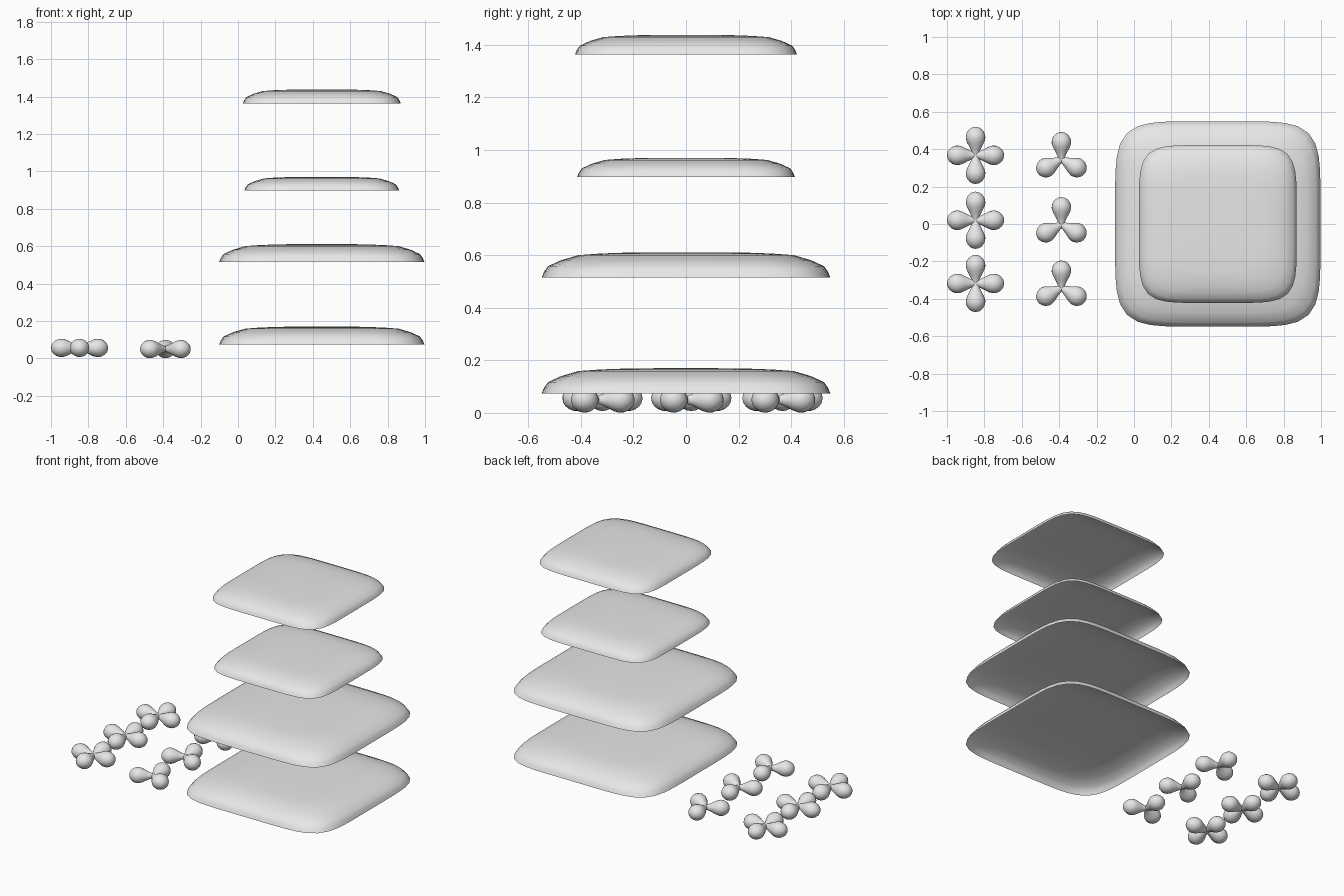
import bpy, bmesh, math
from mathutils import Matrix, Vector

if "Cube" in bpy.data.objects:
    bpy.data.objects.remove(bpy.data.objects["Cube"])

grey = bpy.data.materials.new("light grey")
grey.diffuse_color = (0.8, 0.8, 0.8, 1)
grey.use_nodes = True
grey.node_tree.nodes["Principled BSDF"].inputs["Base Color"].default_value = grey.diffuse_color


def finish(name, bm, loc):
    mesh = bpy.data.meshes.new(name)
    bm.to_mesh(mesh)
    bm.free()
    mesh.materials.append(grey)
    mesh.shade_smooth()
    obj = bpy.data.objects.new(name, mesh)
    obj.location = loc
    bpy.context.collection.objects.link(obj)
    return obj


def bridge(bm, rings):
    for a, b in zip(rings, rings[1:]):
        n = len(a)
        for i in range(n):
            j = (i + 1) % n
            bm.faces.new((a[i], a[j], b[j], b[i]))


# Rounded-square shell, open underneath: (half size, height, squareness)
SHELL = [(0.549, 0.0, 5.67), (0.540, 0.022, 5.5), (0.525, 0.043, 5.2),
         (0.475, 0.066, 4.8), (0.41, 0.085, 4.4), (0.33, 0.091, 4),
         (0.22, 0.095, 3.5), (0.10, 0.096, 3)]


def cushion(name, x, z, size):
    bm = bmesh.new()
    k = size / 0.549
    rings = []
    for half, h, n in SHELL:
        ring = []
        for i in range(64):
            a = 2 * math.pi * i / 64
            c, s = math.cos(a), math.sin(a)
            r = half * k / (abs(c) ** n + abs(s) ** n) ** (1 / n)
            ring.append(bm.verts.new((r * c, r * s, h * k)))
        rings.append(ring)
    bridge(bm, rings)
    bm.faces.new(rings[-1])
    return finish(name, bm, (x, 0, z))


# Teardrop petal: (distance from centre, radius)
PETAL = [(0.0, 0.016), (0.02, 0.021), (0.045, 0.033), (0.07, 0.046),
         (0.09, 0.052), (0.108, 0.0515), (0.125, 0.045), (0.14, 0.033),
         (0.149, 0.019)]


def flower(name, angles, size, loc):
    bm = bmesh.new()
    for deg in angles:
        turn = Matrix.Rotation(math.radians(deg), 3, 'Z')
        rings = []
        for d, r in PETAL:
            ring = []
            for i in range(20):
                a = 2 * math.pi * i / 20
                p = Vector((d * size, r * math.cos(a), r * 0.94 * math.sin(a)))
                ring.append(bm.verts.new(turn @ p))
            rings.append(ring)
        bridge(bm, rings)
        # rounded tip
        tip = bm.verts.new(turn @ Vector((0.153 * size, 0, 0)))
        last = rings[-1]
        for i in range(20):
            bm.faces.new((last[i], last[(i + 1) % 20], tip))
    bmesh.ops.recalc_face_normals(bm, faces=bm.faces)
    return finish(name, bm, loc)


# Stack of cushions
cushion("lower_large_cushion", 0.448, 0.074, 0.549)
cushion("upper_large_cushion", 0.448, 0.515, 0.549)
cushion("lower_small_cushion", 0.448, 0.898, 0.414)
cushion("upper_small_cushion", 0.448, 1.364, 0.422)

# Two columns of petal tufts
for i, y in enumerate((0.367, 0.02, -0.318)):
    flower(f"four_petal_tuft_{i + 1}", (0, 90, 180, 270), 1.0, (-0.847, y, 0.056))
for i, y in enumerate((0.345, -0.003, -0.342)):
    flower(f"three_petal_tuft_{i + 1}", (90, 208, 332), 0.96, (-0.388, y, 0.05))
